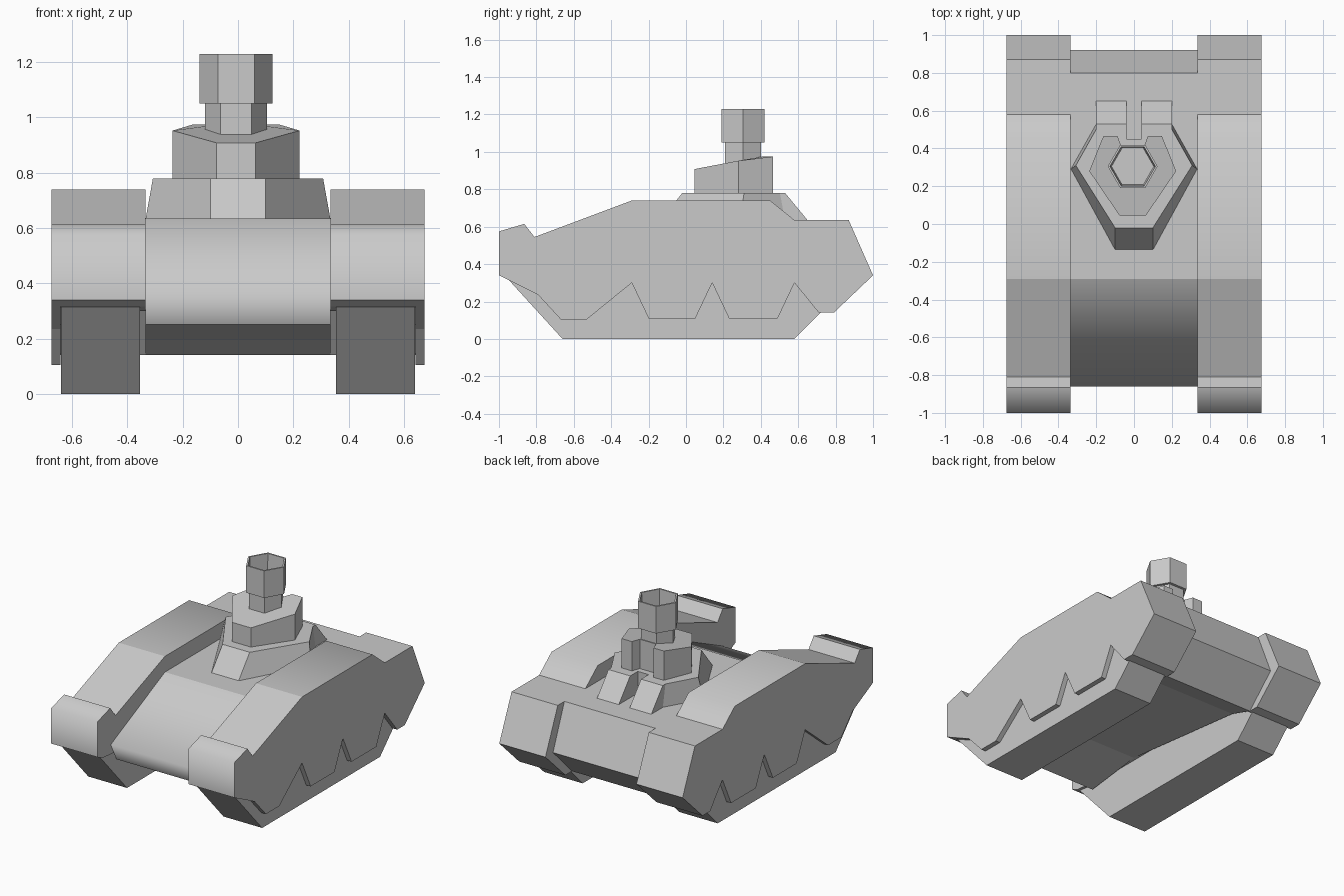
import bpy, bmesh, math

if "Cube" in bpy.data.objects:
    bpy.data.objects.remove(bpy.data.objects["Cube"])

grey = bpy.data.materials.new("plain_grey")
grey.use_nodes = True
grey.diffuse_color = (0.59, 0.59, 0.59, 1)
grey.node_tree.nodes["Principled BSDF"].inputs["Base Color"].default_value = (0.59, 0.59, 0.59, 1)


def loft(name, *rings, soft=()):
    """Skin matching rings and cap both ends; only the soft lengthwise edges shade smoothly."""
    bm = bmesh.new()
    loops = [[bm.verts.new(p) for p in ring] for ring in rings]
    n = len(loops[0])
    for a, b in zip(loops, loops[1:]):
        for i in range(n):
            j = (i + 1) % n
            bm.faces.new((a[i], a[j], b[j], b[i]))
    bm.faces.new(loops[0])
    bm.faces.new(loops[-1])
    for f in bm.faces:
        f.smooth = bool(soft)
    for e in bm.edges:
        e.smooth = False
    for a, b in zip(loops, loops[1:]):
        for i in soft:
            bm.edges.get((a[i], b[i])).smooth = True
    bmesh.ops.recalc_face_normals(bm, faces=bm.faces)
    mesh = bpy.data.meshes.new(name)
    bm.to_mesh(mesh)
    bm.free()
    mesh.materials.append(grey)
    bpy.context.collection.objects.link(bpy.data.objects.new(name, mesh))


def slice_at(x, profile):
    """Place a (y, z) side profile at x."""
    return [(x, y, z) for y, z in profile]


def mirrored(half, centre=0):
    """Complete a plan outline given its +x half, front to back."""
    return [(centre + x, y) for x, y in half] + [(centre - x, y) for x, y in reversed(half)]


def hexagon(r, z):
    return [(r * math.cos(i * math.pi / 3) - .007, 0.305 + r * math.sin(i * math.pi / 3), z)
            for i in range(6)]


# Side pods: zigzag skirt on the outside only, flat underside behind it
pod = [(-1, .575), (-.865, .615), (-.81, .545), (-.29, .74), (.45, .74), (.58, .635),
       (.87, .635), (1, .34), (.79, .14), (.71, .14), (.58, .3), (.49, .11), (.23, .11),
       (.14, .3), (.05, .11), (-.2, .11), (-.29, .3), (-.53, .105), (-.67, .105),
       (-.79, .235), (-.95, .315), (-1, .34)]
pod_inner = [(y, max(z, .3) if y < .6 else z) for y, z in pod]
track = [(-.95, .318), (-.66, 0), (.58, 0), (.79, .21), (.79, .32)]
for side, s in (("left", 1), ("right", -1)):
    loft(side + "_track_pod", slice_at(s * .335, pod_inner), slice_at(s * .64, pod_inner),
         slice_at(s * .642, pod), slice_at(s * .675, pod), soft=(0, 4))
    loft(side + "_track", slice_at(s * .355, track), slice_at(s * .64, track))

# Central hull with rounded nose and raised belly
hull = [(-.29, .635), (.8, .635), (.92, .34), (.72, .14), (.55, .195), (-.4, .3),
        (-.8, .25), (-.86, .37)]
loft("hull", slice_at(-.335, hull), slice_at(.335, hull), soft=(7,))

# Turret base with sloped sides
base_low = mirrored([(.1, -.14), (.335, .29), (.2, .53), (.045, .53), (.045, .45)])
base_top = mirrored([(.1, -.02), (.308, .31), (.19, .52), (.045, .52), (.045, .45)])
loft("turret_base", [(x, y, .63) for x, y in base_low], [(x, y, .78) for x, y in base_top])

# Sloped blocks behind the turret
block = [(.44, .63), (.65, .635), (.53, .78), (.44, .78)]
for side, s in (("left", 1), ("right", -1)):
    loft(side + "_rear_block", slice_at(s * .04, block), slice_at(s * .2, block))

# Upper turret, roof rising to the rear around a notch
upper = mirrored([(.07, .045), (.23, .28), (.155, .465), (.08, .465), (.06, .41)], -.007)
loft("upper_turret", [(x, y, .78) for x, y in upper],
     [(x, y, min(.975, .908 + (y - .045) * .19)) for x, y in upper])

# Hexagonal neck and hollow head
loft("neck", hexagon(.112, .8), hexagon(.112, 1.06))
loft("head", hexagon(.132, 1.05), hexagon(.132, 1.23), hexagon(.12, 1.23), hexagon(.112, 1.08))
